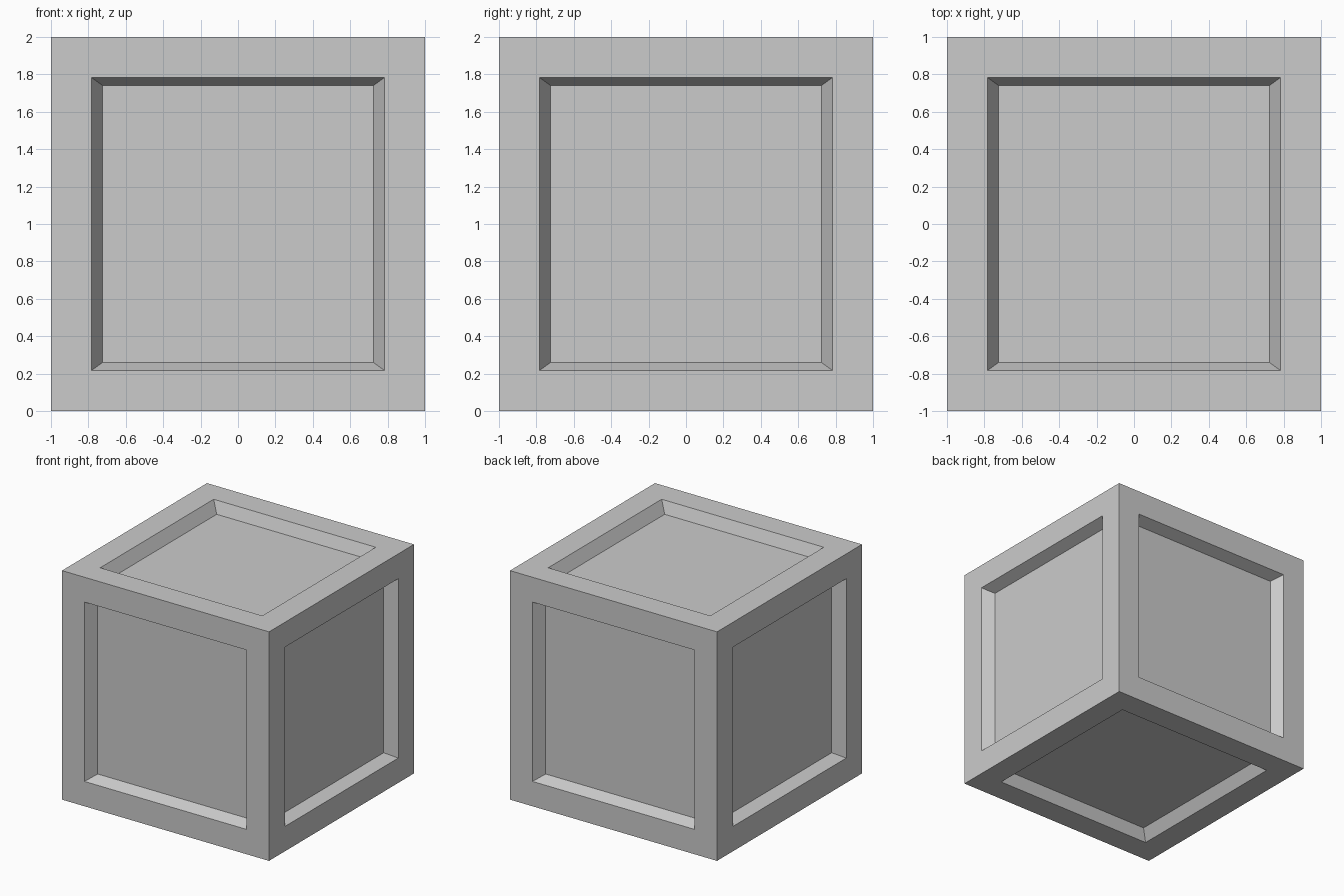
import bpy, bmesh

if "Cube" in bpy.data.objects:
    bpy.data.objects.remove(bpy.data.objects["Cube"])

OPENING = 0.783             # half width of each opening in the frame
FLOOR_A, FLOOR_B = 0.725, 0.741   # half sizes of each recessed floor
DEPTH = 0.1

# Solid cube block
bm = bmesh.new()
bmesh.ops.create_cube(bm, size=2)
panels = list(bm.faces)

# Flat border on every side, then a second inset for the sloped walls
bmesh.ops.inset_individual(bm, faces=panels, thickness=1 - OPENING, use_even_offset=True)
bmesh.ops.inset_individual(bm, faces=panels, thickness=0.05, use_even_offset=True)

# Sink each panel; its floor is slightly narrower along the first in-plane axis
for face in panels:
    normal_axis = max(range(3), key=lambda i: abs(face.normal[i]))
    a, b = [i for i in range(3) if i != normal_axis]
    for v in face.verts:
        for axis, half in ((a, FLOOR_A), (b, FLOOR_B), (normal_axis, 1 - DEPTH)):
            v.co[axis] = half if v.co[axis] > 0 else -half

# Stand the crate on the ground
bmesh.ops.translate(bm, verts=bm.verts, vec=(0, 0, 1))
bmesh.ops.recalc_face_normals(bm, faces=bm.faces)

mesh = bpy.data.meshes.new("panelled_crate")
bm.to_mesh(mesh)
bm.free()
crate = bpy.data.objects.new("panelled_crate", mesh)
bpy.context.collection.objects.link(crate)
